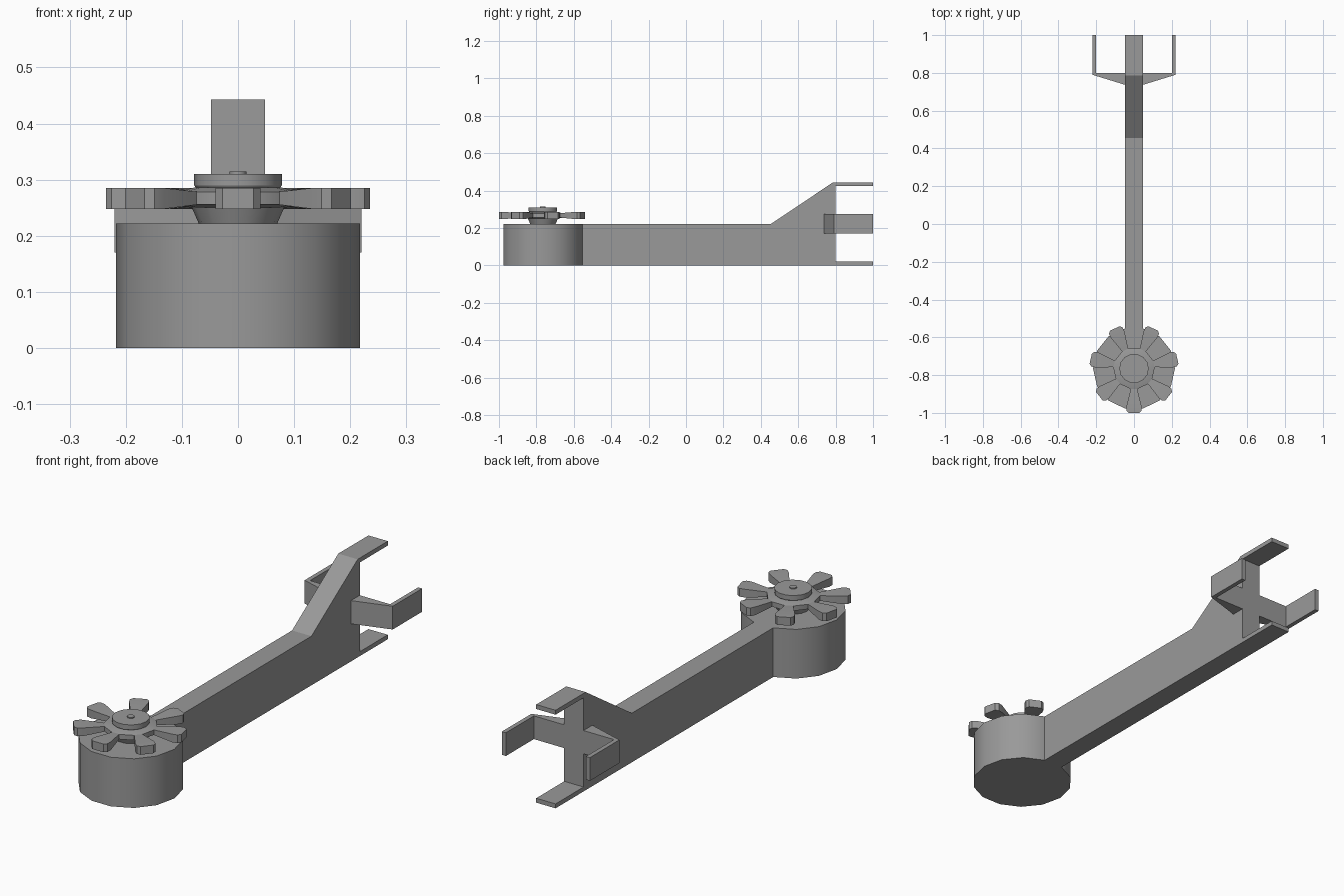
import bpy, bmesh
from math import sin, cos, radians, pi
from mathutils import Matrix

cube = bpy.data.objects.get("Cube")
if cube:
    bpy.data.objects.remove(cube, do_unlink=True)

grey = bpy.data.materials.new("plain_grey")
grey.use_nodes = True
COLOUR = (0.32, 0.32, 0.32, 1)
grey.diffuse_color = COLOUR
grey.node_tree.nodes["Principled BSDF"].inputs["Base Color"].default_value = COLOUR

CENTRE_Y = -0.765
DRUM_R = 0.217
SIDES = 14
SPOKES = 7
DECK = 0.222
HALF_W = DRUM_R * sin(pi / SIDES)
EVEN = [2 * pi * i / SIDES for i in range(SIDES)]


def finish(name, bm):
    """Turn a bmesh into a grey object with sharp edges kept."""
    bmesh.ops.recalc_face_normals(bm, faces=bm.faces)
    mesh = bpy.data.meshes.new(name)
    bm.to_mesh(mesh)
    bm.free()
    mesh.materials.append(grey)
    obj = bpy.data.objects.new(name, mesh)
    bpy.context.collection.objects.link(obj)
    bpy.ops.object.select_all(action='DESELECT')
    obj.select_set(True)
    bpy.context.view_layer.objects.active = obj
    bpy.ops.object.shade_smooth_by_angle(angle=radians(28))
    return obj


def loft(bm, rings):
    """Skin matching rings of points and cap both ends."""
    rows = [[bm.verts.new(p) for p in ring] for ring in rings]
    n = len(rows[0])
    for a, b in zip(rows, rows[1:]):
        for i in range(n):
            j = (i + 1) % n
            bm.faces.new((a[i], a[j], b[j], b[i]))
    bm.faces.new(rows[0])
    bm.faces.new(rows[-1])


def turned(name, profile, angles=EVEN):
    """Stack (radius, height) rings around the drum axis."""
    bm = bmesh.new()
    loft(bm, [[(r * cos(a), CENTRE_Y + r * sin(a), z) for a in angles]
              for r, z in profile])
    return finish(name, bm)


# Drum and the arm running back from its flat rear facet
turned("drum", [(DRUM_R, 0), (DRUM_R, DECK)])
start = CENTRE_Y + DRUM_R * cos(pi / SIDES)
side = [(start, 0), (1, 0), (1, 0.02), (0.8, 0.02), (0.8, 0.423),
        (1, 0.423), (1, 0.443), (0.785, 0.443), (0.455, DECK), (start, DECK)]
bm = bmesh.new()
loft(bm, [[(x, y, z) for y, z in side] for x in (-HALF_W, HALF_W)])
finish("arm_with_upper_and_lower_prongs", bm)

# Side prongs with their wedge brackets
plan = [(HALF_W, 0.737), (0.22, 0.79), (0.22, 1), (0.2, 1), (0.2, 0.8), (HALF_W, 0.8)]
for label, s in (("left", 1), ("right", -1)):
    bm = bmesh.new()
    loft(bm, [[(s * x, y, z) for x, y in plan] for z in (0.17, 0.275)])
    finish(label + "_prong", bm)

# Wheel: flared foot, hub body with flats between spokes, cap and pin
turned("wheel_foot", [(0.07, DECK), (0.084, 0.254)])
hub_angles = [-pi / 2 + 2 * pi * k / SPOKES + radians(d)
              for k in range(SPOKES) for d in (-8, 8)]
turned("wheel_hub", [(0.084, 0.25), (0.111, 0.256), (0.111, 0.278), (0.078, 0.286)],
       hub_angles)
turned("wheel_cap", [(0.074, 0.284), (0.078, 0.29), (0.078, 0.31)])
turned("wheel_pin", [(0.015, 0.309), (0.015, 0.315)])

# Spokes: thin narrow root, thick paddle, chamfered tip
stations = [(0.1, 0.0155, 0.256, 0.278), (0.2, 0.04, 0.248, 0.285),
            (0.222, 0.04, 0.248, 0.285), (0.235, 0.028, 0.248, 0.285)]
for k in range(SPOKES):
    bm = bmesh.new()
    loft(bm, [[(u, -w, lo), (u, w, lo), (u, w, hi), (u, -w, hi)]
              for u, w, lo, hi in stations])
    turn = Matrix.Rotation(-pi / 2 + 2 * pi * k / SPOKES, 4, 'Z')
    bm.transform(Matrix.Translation((0, CENTRE_Y, 0)) @ turn)
    finish("spoke_%d" % (k + 1), bm)
